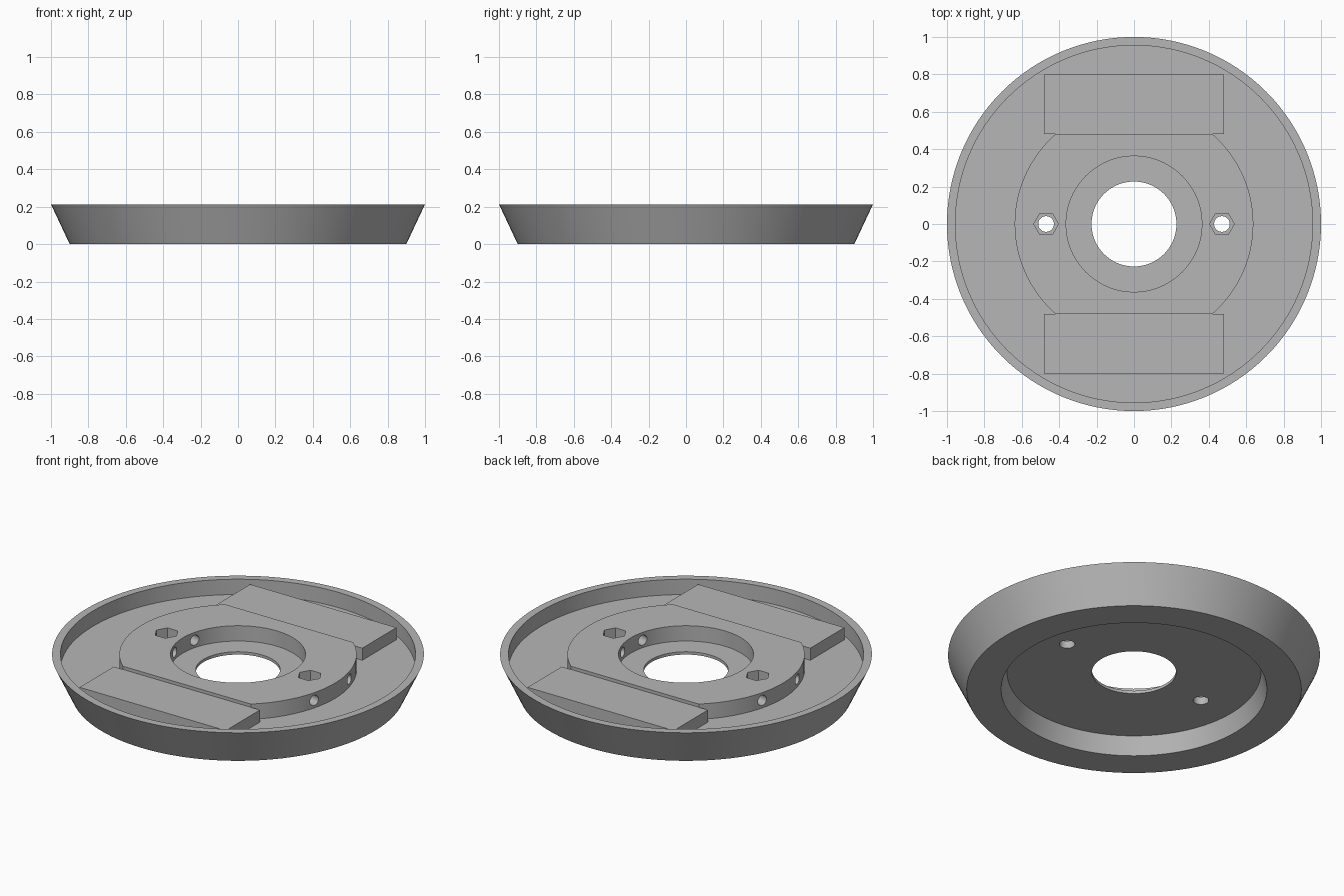
import bpy, bmesh, math
from mathutils import Matrix

cube = bpy.data.objects.get("Cube")
if cube:
    bpy.data.objects.remove(cube)

TOP, FLOOR, UNDER = 0.213, 0.122, 0.105
PAD_TOP, PAD_IN, PAD_OUT, PAD_X = 0.194, 0.48, 0.80, 0.48
BOLT_X = 0.47

grey = bpy.data.materials.new("plain_grey")
grey.use_nodes = True
colour = (0.47, 0.47, 0.47, 1)
grey.diffuse_color = colour
grey.node_tree.nodes["Principled BSDF"].inputs["Base Color"].default_value = colour


def make(name, bm):
    bmesh.ops.recalc_face_normals(bm, faces=bm.faces)
    mesh = bpy.data.meshes.new(name)
    bm.to_mesh(mesh)
    bm.free()
    mesh.materials.append(grey)
    obj = bpy.data.objects.new(name, mesh)
    bpy.context.collection.objects.link(obj)
    return obj


def lathe(name, profile, steps=128):
    bm = bmesh.new()
    rings = []
    for i in range(steps):
        a = 2 * math.pi * i / steps
        rings.append([bm.verts.new((r * math.cos(a), r * math.sin(a), z)) for r, z in profile])
    n = len(profile)
    for i in range(steps):
        a, b = rings[i], rings[(i + 1) % steps]
        for j in range(n):
            k = (j + 1) % n
            bm.faces.new((a[j], b[j], b[k], a[k]))
    return make(name, bm)


def box(name, x, y0, y1, z0, z1):
    bm = bmesh.new()
    bmesh.ops.create_cube(bm, size=1)
    for v in bm.verts:
        v.co.x *= 2 * x
        v.co.y = y1 if v.co.y > 0 else y0
        v.co.z = z1 if v.co.z > 0 else z0
    return make(name, bm)


def cylinder(name, radius, length, sides, matrix):
    bm = bmesh.new()
    bmesh.ops.create_cone(bm, cap_ends=True, segments=sides, radius1=radius,
                          radius2=radius, depth=length, matrix=matrix)
    return make(name, bm)


# Flared tray with raised hub, stepped bore and recessed underside
tray = lathe("flared_tray", [
    (0.90, 0), (1.0, TOP), (0.955, TOP), (0.955, FLOOR),
    (0.638, FLOOR), (0.638, TOP), (0.363, TOP), (0.363, FLOOR),
    (0.227, FLOOR), (0.227, UNDER), (0.683, UNDER), (0.715, 0)])

cutters = []
for side, name in ((-1, "front"), (1, "back")):
    # Flats on the hub, and the pads that sit against them
    lo, hi = sorted((side * PAD_IN, side * PAD_OUT))
    cutters.append(box(name + "_flat_cutter", 0.46, lo, hi, 0.15, 0.3))
    box(name + "_pad", PAD_X, lo, hi, FLOOR - 0.005, PAD_TOP)

for side, name in ((-1, "right"), (1, "left")):
    # Bolt hole with hexagonal nut pocket
    x = side * BOLT_X
    cutters.append(cylinder(name + "_bolt_cutter", 0.042, 1, 32, Matrix.Translation((x, 0, 0))))
    nut = Matrix.Translation((x, 0, 0.25)) @ Matrix.Rotation(math.pi / 2, 4, "Z")
    cutters.append(cylinder(name + "_nut_cutter", 0.066, 0.2, 6, nut))
    # Pair of radial holes through the hub wall
    for tilt in (-15, 15):
        angle = math.radians(tilt + (180 if side < 0 else 0))
        m = (Matrix.Rotation(angle, 4, "Z") @ Matrix.Translation((0.5, 0, 0.167))
             @ Matrix.Rotation(math.pi / 2, 4, "Y"))
        cutters.append(cylinder(name + "_radial_cutter", 0.03, 0.4, 24, m))

# Cut the tray, then discard the cutters
for c in cutters:
    mod = tray.modifiers.new(c.name, "BOOLEAN")
    mod.operation, mod.solver, mod.object = "DIFFERENCE", "EXACT", c
    c.hide_render = True
bpy.context.view_layer.update()
graph = bpy.context.evaluated_depsgraph_get()
cut_mesh = bpy.data.meshes.new_from_object(tray.evaluated_get(graph))
tray.modifiers.clear()
tray.data = cut_mesh
for c in cutters:
    bpy.data.objects.remove(c)

# Smooth the round walls, keep edges sharp
bpy.ops.object.select_all(action="DESELECT")
tray.select_set(True)
bpy.context.view_layer.objects.active = tray
bpy.ops.object.shade_smooth_by_angle(angle=math.radians(25))
